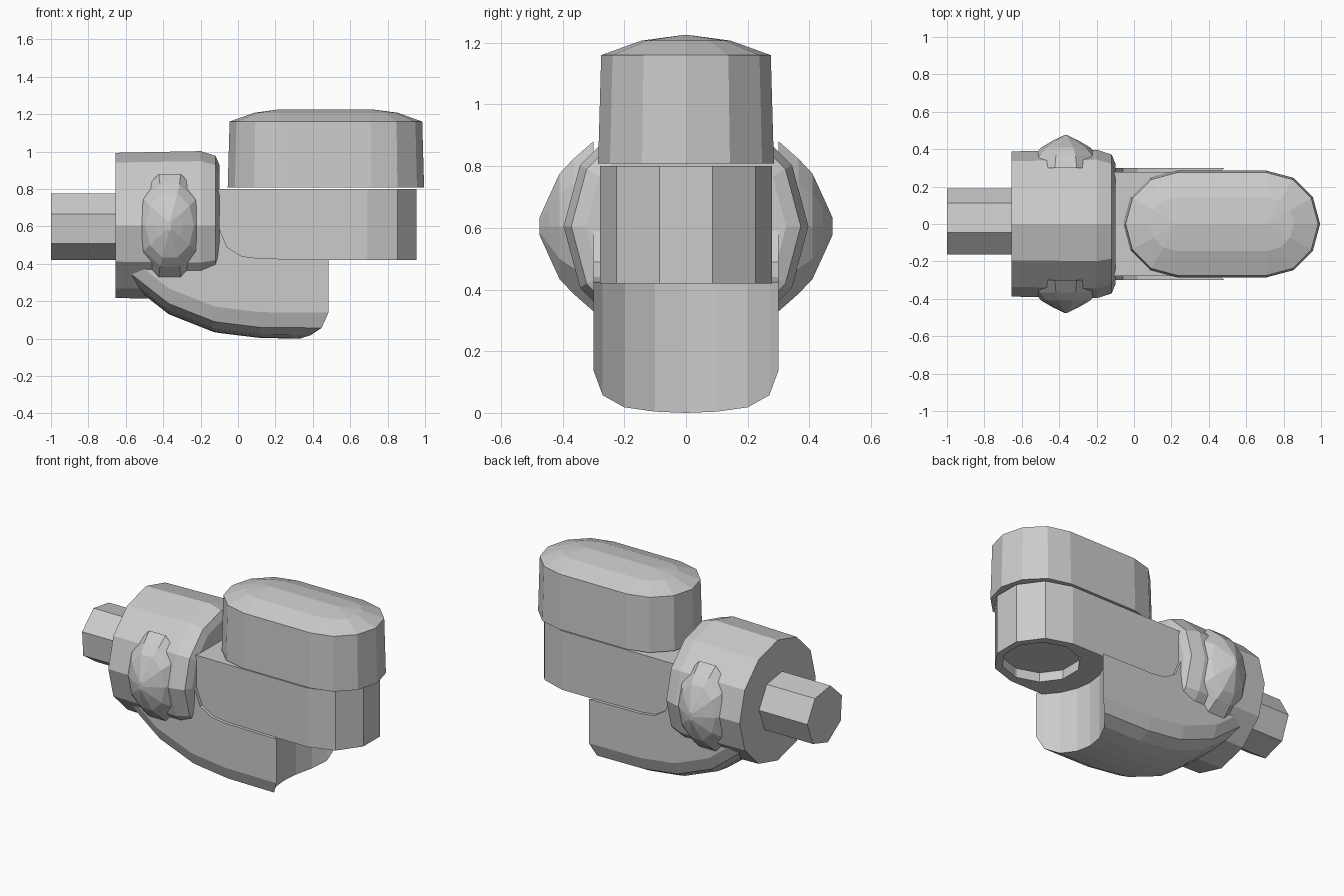
import bpy, bmesh
from math import sin, cos, pi, radians, sqrt

if "Cube" in bpy.data.objects:
    bpy.data.objects.remove(bpy.data.objects["Cube"])


def finish(name, bm):
    bmesh.ops.remove_doubles(bm, verts=bm.verts, dist=0.0005)
    bmesh.ops.recalc_face_normals(bm, faces=bm.faces)
    me = bpy.data.meshes.new(name)
    bm.to_mesh(me)
    bm.free()
    ob = bpy.data.objects.new(name, me)
    bpy.context.collection.objects.link(ob)
    return ob


def loft(name, rings, caps=True):
    """Skin a list of closed rings, optionally closing both ends."""
    bm = bmesh.new()
    vs = [[bm.verts.new(p) for p in r] for r in rings]
    n = len(rings[0])
    for a, b in zip(vs, vs[1:]):
        for i in range(n):
            j = (i + 1) % n
            bm.faces.new((a[i], a[j], b[j], b[i]))
    if caps:
        bm.faces.new(vs[0])
        bm.faces.new(vs[-1])
    return finish(name, bm)


def ring_x(x, r, n, start=0.0, cy=0.0, cz=0.605):
    return [(x, cy + r * cos(start + 2 * pi * i / n), cz + r * sin(start + 2 * pi * i / n))
            for i in range(n)]


def stadium(xa, xb, r, z, seg, left_r=None):
    """Slot outline in plan: right end about xb, left end about xa."""
    lr = r if left_r is None else left_r
    right = [-pi / 2 + pi * i / seg for i in range(seg + 1)]
    pts = [(xb + r * cos(a), r * sin(a), z) for a in right]
    return pts + [(xa - lr * cos(a), -r * sin(a), z) for a in right]


# Seven-sided input shaft
loft("shaft", [ring_x(x, 0.183, 7, radians(107), 0.008, 0.6) for x in (-1.0, -0.6)])

# Barrel with a rounded front shoulder
barrel = [(-0.655, 0.388), (-0.2, 0.397), (-0.12, 0.372), (-0.1, 0.325)]
loft("barrel", [ring_x(x, r, 12) for x, r in barrel])

# Faceted pivot bosses on both sides of the barrel
boss = [(0.3, 0.19, 0.29), (0.365, 0.17, 0.23), (0.41, 0.13, 0.18), (0.445, 0.07, 0.10), (0.475, 0.008, 0.03)]
for side, label in ((-1, "front"), (1, "back")):
    loft("boss_" + label,
         [[(-0.365 + rx * cos(2 * pi * i / 10), side * y, 0.605 + rz * sin(2 * pi * i / 10))
           for i in range(10)] for y, rx, rz in boss])

# Curved lower shell: stations of (x, bottom, top), ending in a concave face
half = [(0.0, 0.0), (0.1, 0.004), (0.2, 0.018), (0.27, 0.057), (0.3, 0.138)]
cols = [(-y, h) for y, h in half[:0:-1]] + half
stations = [(-0.6, 0.31, 0.6), (-0.37, 0.13, 0.6), (-0.13, 0.035, 0.6), (-0.1, 0.03, 0.59),
            (-0.06, 0.025, 0.49), (0.02, 0.015, 0.44), (0.12, 0.003, 0.428), (None, 0.0, 0.423)]
rings = []
for x, bot, top in stations:
    def px(y):
        return 0.7 - sqrt(0.37 ** 2 - y * y) if x is None else x
    rings.append([(px(y), y, bot + h) for y, h in cols] +
                 [(px(y), y, top) for y, h in reversed(cols)])
shell = loft("lower_shell", rings, caps=False)
bm = bmesh.new()
bm.from_mesh(shell.data)
n = len(cols)
for ring in (rings[0], rings[-1]):
    v = [bm.verts.new(p) for p in ring]
    for i in range(n - 1):
        bm.faces.new((v[i], v[i + 1], v[2 * n - 2 - i], v[2 * n - 1 - i]))
bmesh.ops.remove_doubles(bm, verts=bm.verts, dist=0.0005)
bmesh.ops.recalc_face_normals(bm, faces=bm.faces)
bm.to_mesh(shell.data)
bm.free()

# Upper housing with a round recess under its free end
loft("upper_housing", [
    stadium(-0.15, 0.69, 0.279, 0.8, 5, 0.01),
    stadium(-0.15, 0.69, 0.279, 0.42, 5, 0.01),
    stadium(0.69, 0.7, 0.225, 0.42, 5),
    stadium(0.69, 0.7, 0.225, 0.48, 5)])

# Tapered lid with a shallow dome
lid = [(0.285, 0.808), (0.275, 1.16), (0.145, 1.207), (0.0, 1.226)]
loft("lid", [stadium(0.23, 0.71, r, z, 6) if r else
             [(x, 0, z) for x in [0.71] * 7 + [0.23] * 7] for r, z in lid[:-1]]
     + [stadium(0.23, 0.71, 0.004, lid[-1][1], 6)])
